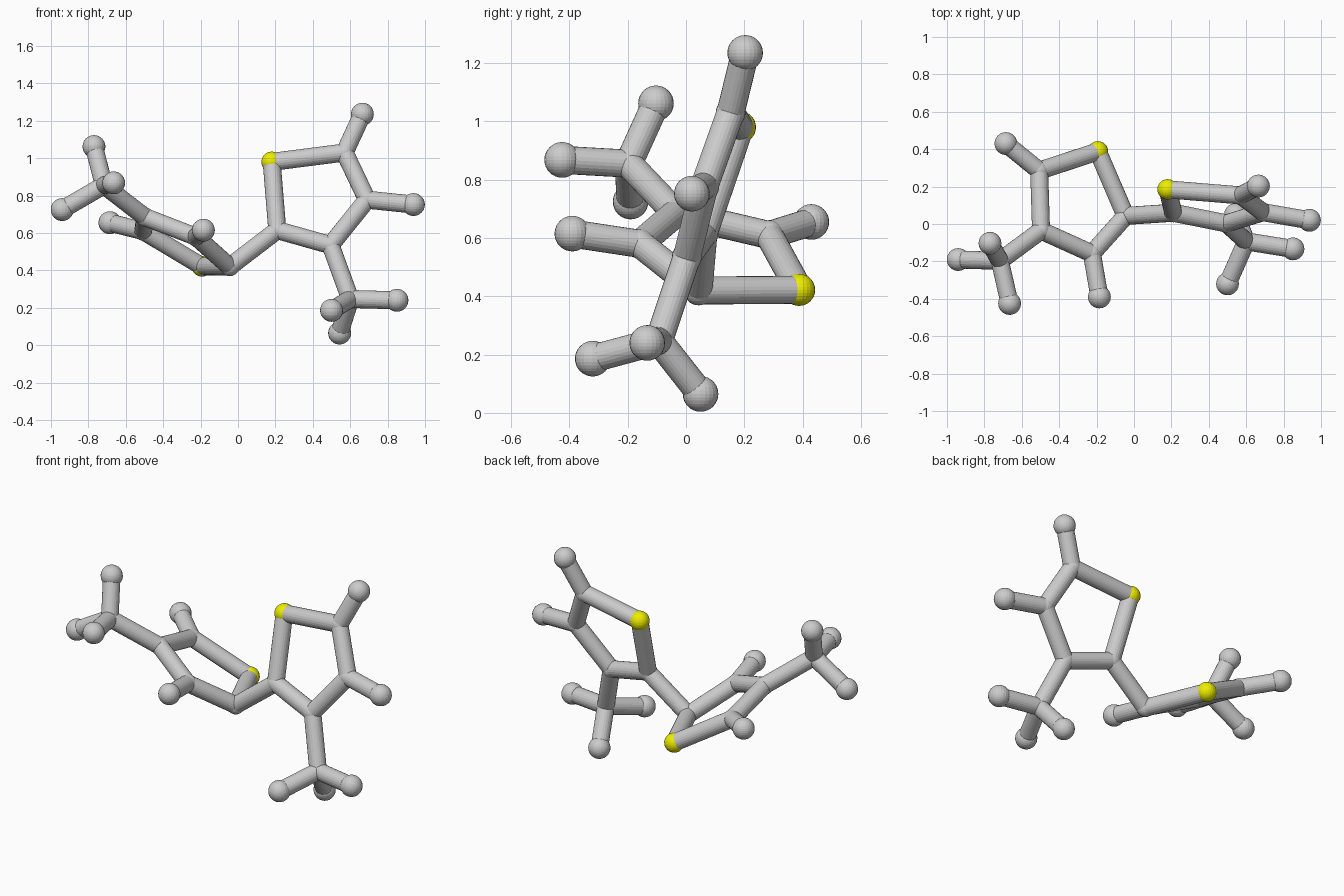
import bpy
from mathutils import Vector

if "Cube" in bpy.data.objects:
    bpy.data.objects.remove(bpy.data.objects["Cube"])

TUBE_R, JOINT_R, END_R, YELLOW_R = 0.048, 0.051, 0.061, 0.055

yellow = bpy.data.materials.new("yellow")
yellow.diffuse_color = (0.85, 0.85, 0.0, 1)
yellow.use_nodes = True
yellow.node_tree.nodes["Principled BSDF"].inputs["Base Color"].default_value = yellow.diffuse_color


def ball(name, pos, radius, mat=None):
    bpy.ops.mesh.primitive_uv_sphere_add(segments=24, ring_count=16, radius=radius, location=pos)
    ob = bpy.context.object
    ob.name = name
    if mat:
        ob.data.materials.append(mat)
    return ob


def tube(name, a, b):
    a, b = Vector(a), Vector(b)
    d = b - a
    bpy.ops.mesh.primitive_cylinder_add(vertices=24, radius=TUBE_R, depth=d.length, location=(a + b) / 2,
                                        rotation=d.to_track_quat('Z', 'Y').to_euler())
    bpy.context.object.name = name


def ring_unit(side, yellow_pos, joints, links, branches):
    """Five-sided ring with capped branches; joints maps key -> position."""
    pts = dict(joints, s=yellow_pos)
    ball(side + "_yellow_ball", yellow_pos, YELLOW_R, yellow)
    for k, p in joints.items():
        ball(side + "_joint_" + k, p, JOINT_R)
    for a, b in links:
        tube(side + "_tube", pts[a], pts[b])
    for k, p in branches:
        tube(side + "_end_tube", pts[k], p)
        ball(side + "_end_ball", p, END_R)


# upright ring, three-pronged branch hanging from c
ring_unit("right", (0.18, 0.185, 0.98),
          {"a": (0.21, 0.06, 0.615), "c": (0.495, 0.003, 0.535), "d": (0.69, 0.063, 0.778),
           "e": (0.57, 0.153, 1.03), "m": (0.60, -0.093, 0.247)},
          ["sa", "ac", "cd", "de", "es", "cm"],
          [("e", (0.665, 0.203, 1.235)), ("d", (0.938, 0.02, 0.752)),
           ("m", (0.85, -0.133, 0.24)), ("m", (0.50, -0.32, 0.186)), ("m", (0.543, 0.05, 0.065))])

# tilted ring, three-pronged branch rising from d
ring_unit("left", (-0.193, 0.388, 0.422),
          {"a": (-0.045, 0.043, 0.42), "c": (-0.225, -0.158, 0.58), "d": (-0.497, -0.035, 0.685),
           "e": (-0.507, 0.285, 0.61), "m": (-0.717, -0.197, 0.855)},
          ["sa", "ac", "cd", "de", "es", "dm"],
          [("e", (-0.685, 0.43, 0.655)), ("c", (-0.185, -0.39, 0.615)),
           ("m", (-0.77, -0.103, 1.062)), ("m", (-0.94, -0.19, 0.725)), ("m", (-0.665, -0.425, 0.868))])

# link between the two rings
tube("ring_link", (0.21, 0.06, 0.615), (-0.045, 0.043, 0.42))
